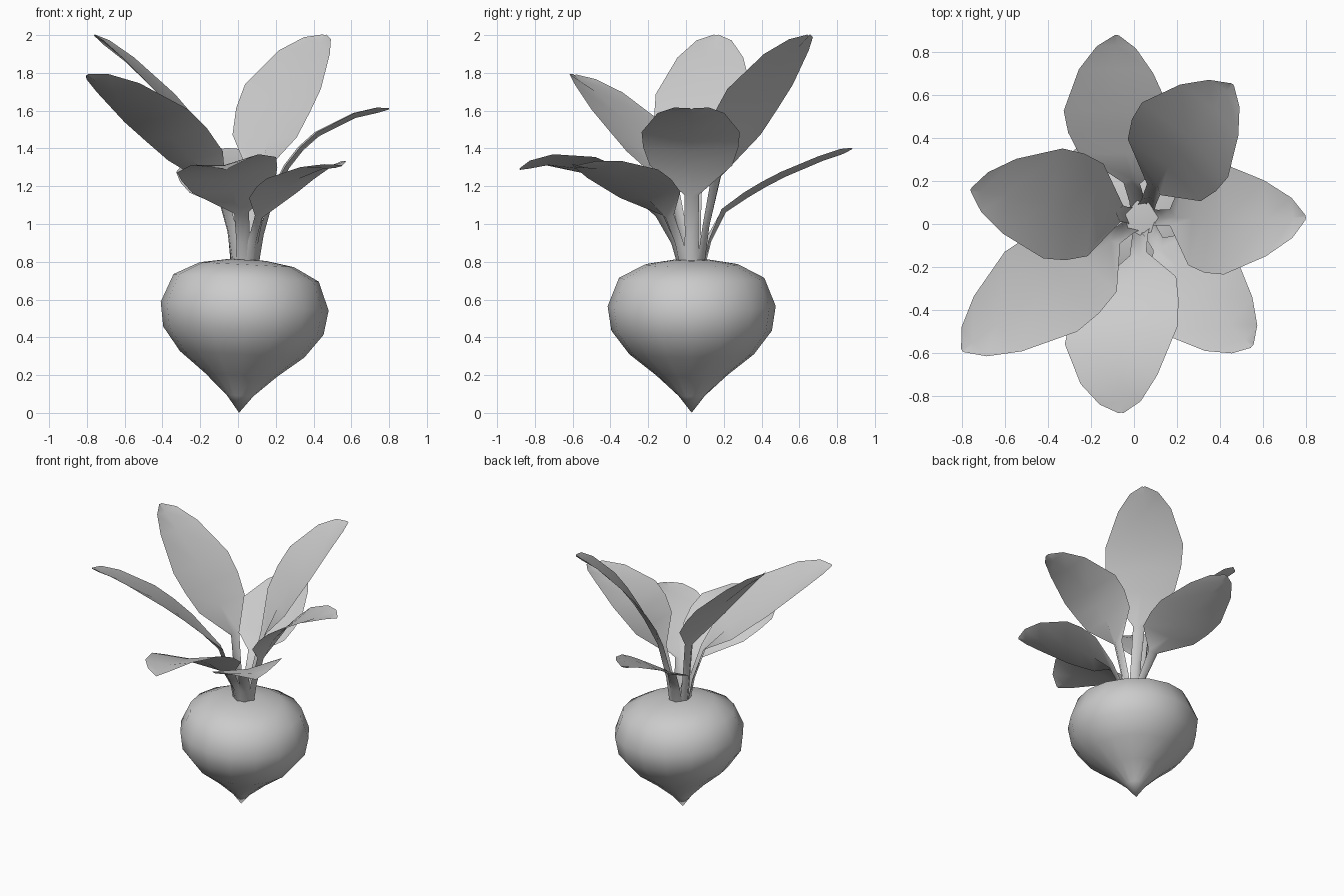
import bpy
import bmesh
from math import radians, pi
from mathutils import Vector, Matrix

if "Cube" in bpy.data.objects:
    bpy.data.objects.remove(bpy.data.objects["Cube"])

CENTRE = Vector((0.035, 0.03, 0))
UP = Vector((0, 0, 1))

grey = bpy.data.materials.new("light_grey")
grey.use_nodes = True
colour = (0.6, 0.6, 0.6, 1)
grey.diffuse_color = colour
grey.node_tree.nodes["Principled BSDF"].inputs["Base Color"].default_value = colour


def finish(name, bm):
    mesh = bpy.data.meshes.new(name)
    bm.to_mesh(mesh)
    bm.free()
    mesh.materials.append(grey)
    mesh.shade_smooth()
    obj = bpy.data.objects.new(name, mesh)
    bpy.context.collection.objects.link(obj)
    return obj


# Root bulb: a lathed profile, leaning slightly
def make_bulb():
    profile = [(0, 0), (.07, .09), (.19, .2), (.33, .31), (.425, .435),
               (.445, .565), (.385, .715), (.25, .785), (.1, .81), (0, .812)]
    bm = bmesh.new()
    verts = [bm.verts.new((r, 0, z)) for r, z in profile]
    edges = [bm.edges.new(pair) for pair in zip(verts, verts[1:])]
    bmesh.ops.spin(bm, geom=verts + edges, cent=(0, 0, 0), axis=UP,
                   angle=2 * pi, steps=16, use_merge=True)
    bmesh.ops.remove_doubles(bm, verts=bm.verts, dist=0.001)
    bmesh.ops.recalc_face_normals(bm, faces=bm.faces)
    bmesh.ops.rotate(bm, verts=bm.verts, cent=UP * .56,
                     matrix=Matrix.Rotation(radians(3), 3, "Y"))
    bmesh.ops.translate(bm, verts=bm.verts, vec=CENTRE)
    finish("root_bulb", bm)


# Blade outline: position along the blade, share of the half width
BLADE = [(0, .15), (.2, .84), (.35, .97), (.5, 1), (.78, .68), (.93, .36), (1, .04)]


# Leaf: a channelled stem that opens into an arched, slightly folded blade
def make_leaf(name, knee, bend, tip, half, roll=0):
    knee, bend, tip = Vector(knee), Vector(bend), Vector(tip)
    reach = knee - CENTRE
    reach.z = 0
    base = CENTRE + reach.normalized() * .06 + UP * .78
    shin = base + reach * .2 + UP * (knee.z - base.z) * .45
    rows = [(base, .042), (shin, .036)]
    for t, share in BLADE:
        point = knee * (1 - t) ** 2 + bend * 2 * t * (1 - t) + tip * t * t
        rows.append((point, half * share))
    heading = tip - bend
    across = Vector((-heading.y, heading.x, 0)).normalized()
    stem_across = UP.cross(reach).normalized()
    bm = bmesh.new()
    grid = []
    for i, (point, width) in enumerate(rows):
        before, after = rows[max(i - 1, 0)][0], rows[min(i + 1, len(rows) - 1)][0]
        flat = stem_across if i < 2 else across
        normal = (after - before).cross(flat).normalized()
        fold = normal * min(width * .35, .014)
        side = (flat + normal * roll) * width
        grid.append([bm.verts.new(p) for p in
                     (point - side + fold, point - fold, point + side + fold)])
    for low, high in zip(grid, grid[1:]):
        for k in range(2):
            bm.faces.new((low[k], low[k + 1], high[k + 1], high[k]))
    bm.normal_update()
    if sum(f.normal.z for f in bm.faces) < 0:
        bmesh.ops.reverse_faces(bm, faces=bm.faces)
    finish(name, bm)


make_bulb()
# name, then the knee, bend and tip of the midrib, half width, roll
make_leaf("back_leaf", (-.01, .2, 1.07), (-.1, .5, 1.29), (-.08, .88, 1.4), .255)
make_leaf("back_left_leaf", (.1, .17, 1.25), (.21, .39, 1.81), (.46, .65, 2), .265, .07)
make_leaf("left_leaf", (.18, .03, 1.15), (.35, .02, 1.57), (.8, .03, 1.61), .26)
make_leaf("front_left_leaf", (.12, -.1, 1.04), (.3, -.34, 1.33), (.55, -.57, 1.31), .245, .1)
make_leaf("front_leaf", (.02, -.15, 1.05), (-.1, -.53, 1.43), (-.06, -.88, 1.29), .265, .16)
make_leaf("front_right_leaf", (-.1, -.07, 1.18), (-.43, -.31, 1.64), (-.8, -.59, 1.79), .25, .16)
make_leaf("right_leaf", (-.07, .05, 1.25), (-.36, .09, 1.73), (-.76, .16, 2), .26)
